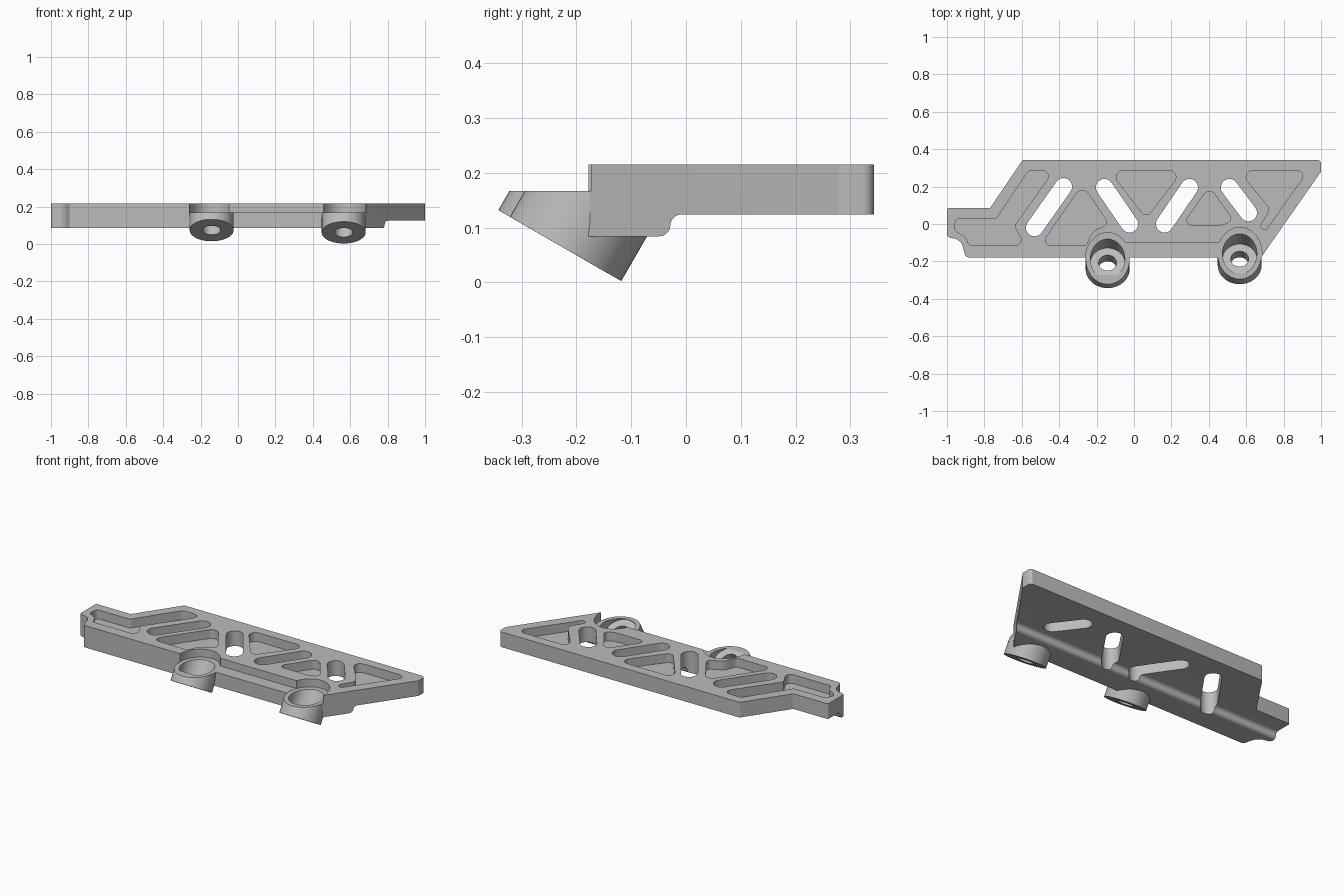
import bpy, bmesh, math
from mathutils import Vector, Matrix

old = bpy.data.objects.get("Cube")
if old:
    bpy.data.objects.remove(old, do_unlink=True)

TOP, STEP, FLOOR = 0.215, 0.168, 0.162

grey = bpy.data.materials.new("light_grey")
grey.use_nodes = True
grey.diffuse_color = (0.5, 0.5, 0.5, 1)
grey.node_tree.nodes["Principled BSDF"].inputs["Base Color"].default_value = grey.diffuse_color


def rounded(corners, steps=7):
    """Polygon whose corners (x, y, radius) are replaced by arcs."""
    out = []
    for i, (x, y, r) in enumerate(corners):
        p = Vector((x, y))
        a = Vector(corners[i - 1][:2]) - p
        b = Vector(corners[(i + 1) % len(corners)][:2]) - p
        if r == 0:
            out.append(p)
            continue
        half = a.angle(b) / 2
        t = min(r / math.tan(half), 0.48 * a.length, 0.48 * b.length)
        centre = p + (a.normalized() + b.normalized()).normalized() * (t / math.cos(half))
        start, end = p + a.normalized() * t - centre, p + b.normalized() * t - centre
        sweep = start.angle_signed(end)
        for k in range(steps + 1):
            out.append(centre + Matrix.Rotation(-sweep * k / steps, 2) @ start)
    return out


def capsule(a, b, r, steps=10):
    a, b = Vector(a), Vector(b)
    ang = math.atan2(b.y - a.y, b.x - a.x)
    pts = []
    for c, first in ((a, ang + math.pi / 2), (b, ang - math.pi / 2)):
        for k in range(steps + 1):
            t = first + math.pi * k / steps
            pts.append(c + Vector((math.cos(t), math.sin(t))) * r)
    return pts


def make(name, bm):
    bmesh.ops.recalc_face_normals(bm, faces=bm.faces)
    me = bpy.data.meshes.new(name)
    bm.to_mesh(me)
    bm.free()
    ob = bpy.data.objects.new(name, me)
    bpy.context.collection.objects.link(ob)
    me.materials.append(grey)
    return ob


def prism(name, pts, low, high, along_x=False):
    """Extrude a flat outline along z, or a (y, z) profile along x."""
    bm = bmesh.new()
    place = (lambda p: (low, p[0], p[1])) if along_x else (lambda p: (p[0], p[1], low))
    face = bm.faces.new([bm.verts.new(place(p)) for p in pts])
    ext = bmesh.ops.extrude_face_region(bm, geom=[face])["geom"]
    move = Vector((high - low, 0, 0) if along_x else (0, 0, high - low))
    bmesh.ops.translate(bm, vec=move, verts=[v for v in ext if isinstance(v, bmesh.types.BMVert)])
    return make(name, bm)


def tilted_cylinder(name, base, r, start, end, clip=None):
    """Cylinder leaning 30 degrees back, between two distances on its axis."""
    bm = bmesh.new()
    mat = (Matrix.Translation(base) @ Matrix.Rotation(math.radians(-30), 4, "X")
           @ Matrix.Translation((0, 0, (start + end) / 2)))
    bmesh.ops.create_cone(bm, cap_ends=True, segments=48, radius1=r, radius2=r,
                          depth=end - start, matrix=mat)
    if clip is not None:
        geom = bm.verts[:] + bm.edges[:] + bm.faces[:]
        cut = bmesh.ops.bisect_plane(bm, geom=geom, plane_co=(0, 0, clip),
                                     plane_no=(0, 0, 1), clear_outer=True)["geom_cut"]
        bmesh.ops.edgeloop_fill(bm, edges=[e for e in cut if isinstance(e, bmesh.types.BMEdge)])
    return make(name, bm)


def combine(target, tool, operation="DIFFERENCE"):
    mod = target.modifiers.new("combine", "BOOLEAN")
    mod.operation, mod.solver, mod.object = operation, "EXACT", tool
    bpy.context.view_layer.update()
    result = bpy.data.meshes.new_from_object(
        target.evaluated_get(bpy.context.evaluated_depsgraph_get()))
    target.modifiers.clear()
    target.data = result
    bpy.data.objects.remove(tool, do_unlink=True)


# Plate: top outline intersected with the side profile
outline = rounded([(-1, 0.085, 0.01), (-0.77, 0.085, 0.01), (-0.595, 0.343, 0.01),
                   (1, 0.343, 0.02), (1, 0.28, 0.02), (0.68, -0.178, 0),
                   (-0.9, -0.178, 0.02), (-0.925, -0.085, 0.07), (-1, -0.07, 0.02)])
plate = prism("bracket_plate", outline, -0.1, TOP)
profile = rounded([(-0.178, 0.084, 0), (-0.178, 0.4, 0), (0.5, 0.4, 0), (0.5, 0.124, 0),
                   (-0.027, 0.124, 0.028), (-0.03, 0.084, 0.028)])
combine(plate, prism("side_profile", profile, -1.2, 1.2, True), "INTERSECT")

# Angled screw bosses
bosses = [Vector((-0.141, -0.241, 0.073)), Vector((0.565, -0.22, 0.061))]
for base in bosses:
    combine(plate, tilted_cylinder("boss", base, 0.1175, 0, 0.4, STEP), "UNION")

# Lowered front ledge between the bosses
ledge = [(bosses[0].x, -0.3), (bosses[1].x, -0.3), (bosses[1].x, -0.1), (bosses[0].x, -0.1)]
combine(plate, prism("ledge_cutter", ledge, STEP, 0.4))

# Clearance, counterbore and through hole of each boss
for base in bosses:
    cy = base.y + (STEP - base.z) * math.tan(math.radians(30))
    ring = [(base.x + 0.119 * math.cos(math.tau * k / 48),
             cy + 0.14 * math.sin(math.tau * k / 48)) for k in range(48)]
    combine(plate, prism("clearance_cutter", ring, STEP - 0.001, 0.4))
    combine(plate, tilted_cylinder("counterbore_cutter", base, 0.092, 0.066, 0.4))
    combine(plate, tilted_cylinder("hole_cutter", base, 0.048, -0.1, 0.2))

# Through slots
slots = [((-0.377, 0.2), (-0.532, -0.02)), ((-0.158, 0.195), (-0.024, 0)),
         ((0.296, 0.195), (0.163, 0)), ((0.51, 0.195), (0.612, 0.06))]
for a, b in slots:
    combine(plate, prism("slot_cutter", capsule(a, b, 0.046), -0.1, 0.4))

# Shallow weight-saving pockets
pockets = [
    [(-0.565, 0.285, 0.03), (-0.43, 0.285, 0.03), (-0.64, -0.01, 0.015), (-0.585, -0.115, 0.03),
     (-0.88, -0.115, 0.02), (-0.9, -0.07, 0.03), (-0.965, -0.03, 0.03), (-0.95, 0.028, 0.02),
     (-0.735, 0.028, 0.02)],
    [(-0.275, 0.21, 0.04), (-0.135, 0, 0.025), (-0.225, -0.04, 0.08), (-0.255, -0.115, 0.02),
     (-0.5, -0.115, 0.03)],
    [(-0.13, 0.285, 0.035), (0.26, 0.285, 0.035), (0.065, 0.03, 0.03)],
    [(0.403, 0.2, 0.035), (0.53, 0.02, 0.025), (0.47, -0.005, 0.03), (0.26, -0.005, 0.025)],
    [(0.56, 0.285, 0.035), (0.93, 0.285, 0.03), (0.7, -0.04, 0.015), (0.675, -0.01, 0.015),
     (0.73, 0.08, 0.04)],
]
for corners in pockets:
    combine(plate, prism("pocket_cutter", rounded(corners), FLOOR, 0.4))

# Smooth curved walls, keep edges crisp
bpy.ops.object.select_all(action="DESELECT")
plate.select_set(True)
bpy.context.view_layer.objects.active = plate
bpy.ops.object.shade_smooth_by_angle(angle=math.radians(30))
